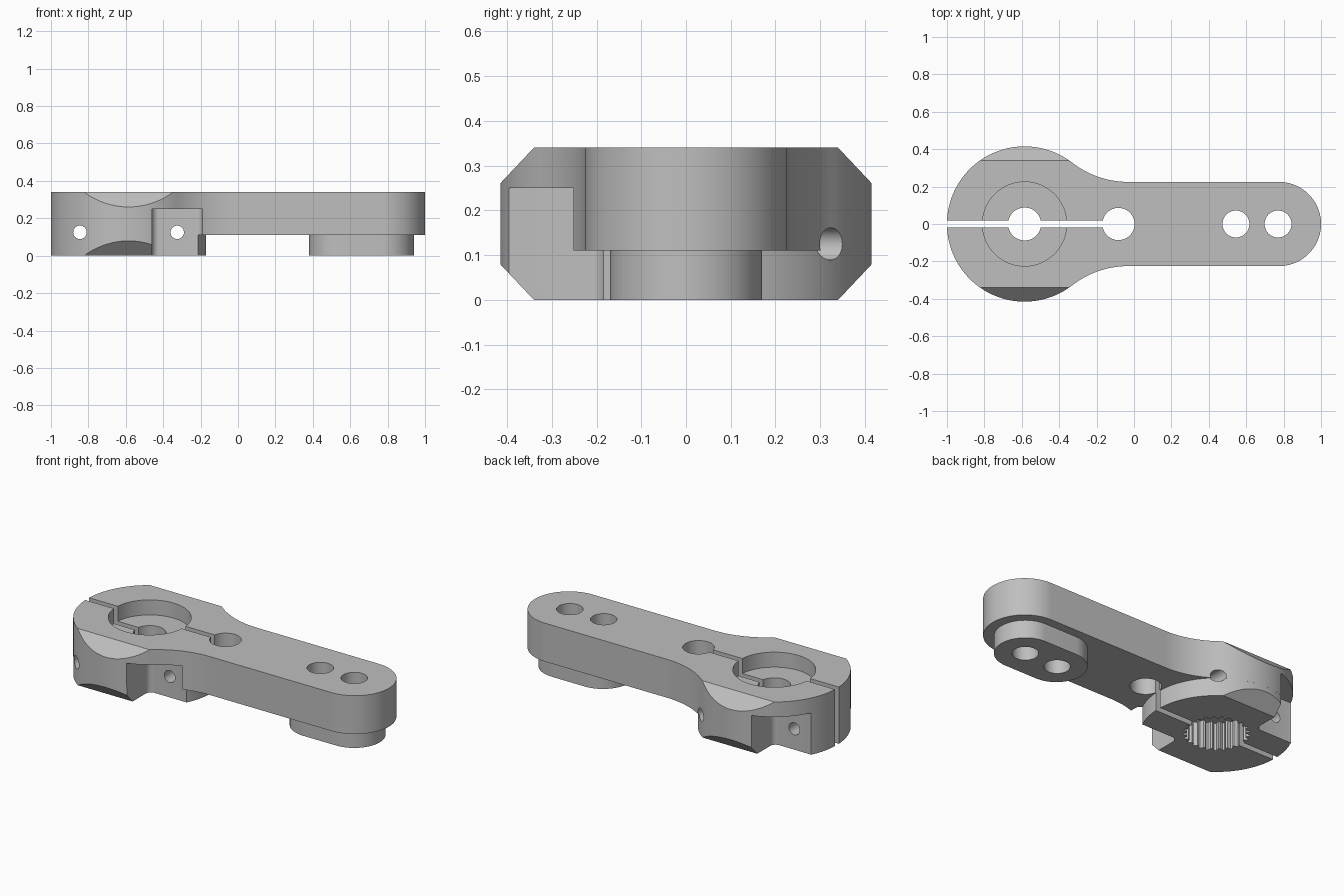
import bpy, bmesh, math
from mathutils import Vector

cube = bpy.data.objects.get("Cube")
if cube:
    bpy.data.objects.remove(cube, do_unlink=True)

HUB, R = -0.585, 0.415        # hub centre x and radius
ARM, TOP, STEP = 0.225, 0.34, 0.11

metal = bpy.data.materials.new("light grey metal")
metal.use_nodes = True
grey = (0.52, 0.52, 0.52, 1)
metal.diffuse_color = grey
metal.node_tree.nodes["Principled BSDF"].inputs["Base Color"].default_value = grey


def arc(cx, cy, r, start, end, n):
    """Points along an arc, angles in radians."""
    angles = [start + (end - start) * i / n for i in range(n + 1)]
    return [(cx + r * math.cos(a), cy + r * math.sin(a)) for a in angles]


def circle(cx, cy, r, n=64):
    return arc(cx, cy, r, 0, 2 * math.pi, n)[:-1]


def prism(name, outline, low, high, axis="z"):
    """Extrude a 2D outline along the given axis."""
    place = {"x": lambda u, v, w: (w, u, v),
             "y": lambda u, v, w: (u, w, v),
             "z": lambda u, v, w: (u, v, w)}[axis]
    bm = bmesh.new()
    face = bm.faces.new([bm.verts.new(place(u, v, low)) for u, v in outline])
    new = bmesh.ops.extrude_face_region(bm, geom=[face])["geom"]
    bmesh.ops.translate(bm, vec=Vector(place(0, 0, high - low)),
                        verts=[g for g in new if isinstance(g, bmesh.types.BMVert)])
    bmesh.ops.recalc_face_normals(bm, faces=bm.faces)
    mesh = bpy.data.meshes.new(name)
    bm.to_mesh(mesh)
    bm.free()
    mesh.materials.append(metal)
    obj = bpy.data.objects.new(name, mesh)
    bpy.context.collection.objects.link(obj)
    return obj


def combine(target, tool, operation):
    mod = target.modifiers.new(tool.name, "BOOLEAN")
    mod.operation, mod.solver, mod.object = operation, "EXACT", tool
    bpy.context.view_layer.objects.active = target
    bpy.ops.object.modifier_apply(modifier=mod.name)
    bpy.data.objects.remove(tool, do_unlink=True)


def cut(name, outline, low, high, axis="z"):
    combine(body, prism(name, outline, low, high, axis), "DIFFERENCE")


# Arm plate: round tip, straight sides, concave blend into the hub
blend_x, blend_r = -0.03, 0.49
blend_y = ARM + blend_r
join = math.atan2(blend_y, blend_x - HUB)
half = arc(1 - ARM, 0, ARM, 0, math.pi / 2, 28)
half += arc(blend_x, blend_y, blend_r, -math.pi / 2, join - math.pi, 20)
half += arc(HUB, 0, R, join, math.pi, 48)[1:]
outline = half + [(x, -y) for x, y in reversed(half[1:-1])]
body = prism("clamp_arm", outline, STEP, TOP)

# Lower hub and the raised pad under the arm tip
combine(body, prism("lower_hub", circle(HUB, 0, R - 0.0002, 128), 0, 0.2), "UNION")
pad = arc(0.77, 0, 0.17, -math.pi / 2, math.pi / 2, 32)
pad += arc(0.55, 0, 0.17, math.pi / 2, 1.5 * math.pi, 32)
combine(body, prism("tip_pad", pad, 0, 0.2), "UNION")

# Chamfers on the hub sides, top and bottom
for side in (1, -1):
    for edge, inward in ((TOP, -1), (0, 1)):
        cut("chamfer", [(side * 0.34, edge), (side * 0.44, edge + inward * 0.106),
                        (side * 0.5, edge + inward * 0.106), (side * 0.5, edge - inward * 0.05),
                        (side * 0.34, edge - inward * 0.05)], -1.1, 0.1, "x")

# Screw-head pockets with rounded inner corners, turned half round the hub
c = 0.035
pocket = [(0.125, -0.6), (0.395, -0.6)]
pocket += arc(0.395 - c, -0.182 - c, c, 0, math.pi / 2, 8)
pocket += arc(0.125 + c, -0.182 - c, c, math.pi / 2, math.pi, 8)
for turn in (1, -1):
    cut("screw_pocket", [(HUB + turn * x, turn * y) for x, y in pocket], -0.1, 0.25)
    cut("screw_hole", circle(HUB + turn * 0.26, 0.125, 0.036, 32), -0.6, 0.6, "y")

# Top recess, shaft screw hole and toothed shaft bore
cut("top_recess", circle(HUB, 0, ARM, 96), 0.25, 0.5)
cut("shaft_screw_hole", circle(HUB, 0, 0.088), -0.1, 0.5)
teeth = []
for i in range(100):
    r = 0.182 if i % 4 < 2 else 0.163
    a = 2 * math.pi * i / 100
    teeth.append((HUB + r * math.cos(a), r * math.sin(a)))
cut("toothed_bore", teeth, -0.1, 0.17)

# Clamping slot, its relief hole and the tip holes
cut("clamp_slot", [(-1.2, -0.018), (-0.09, -0.018), (-0.09, 0.018), (-1.2, 0.018)], -0.1, 0.5)
for x, r in ((-0.083, 0.086), (0.545, 0.072), (0.77, 0.072)):
    cut("through_hole", circle(x, 0, r), -0.1, 0.5)

# Smooth the curved walls, keep the machined edges sharp
bpy.ops.object.select_all(action="DESELECT")
body.select_set(True)
bpy.context.view_layer.objects.active = body
bpy.ops.object.shade_smooth_by_angle(angle=math.radians(25))
